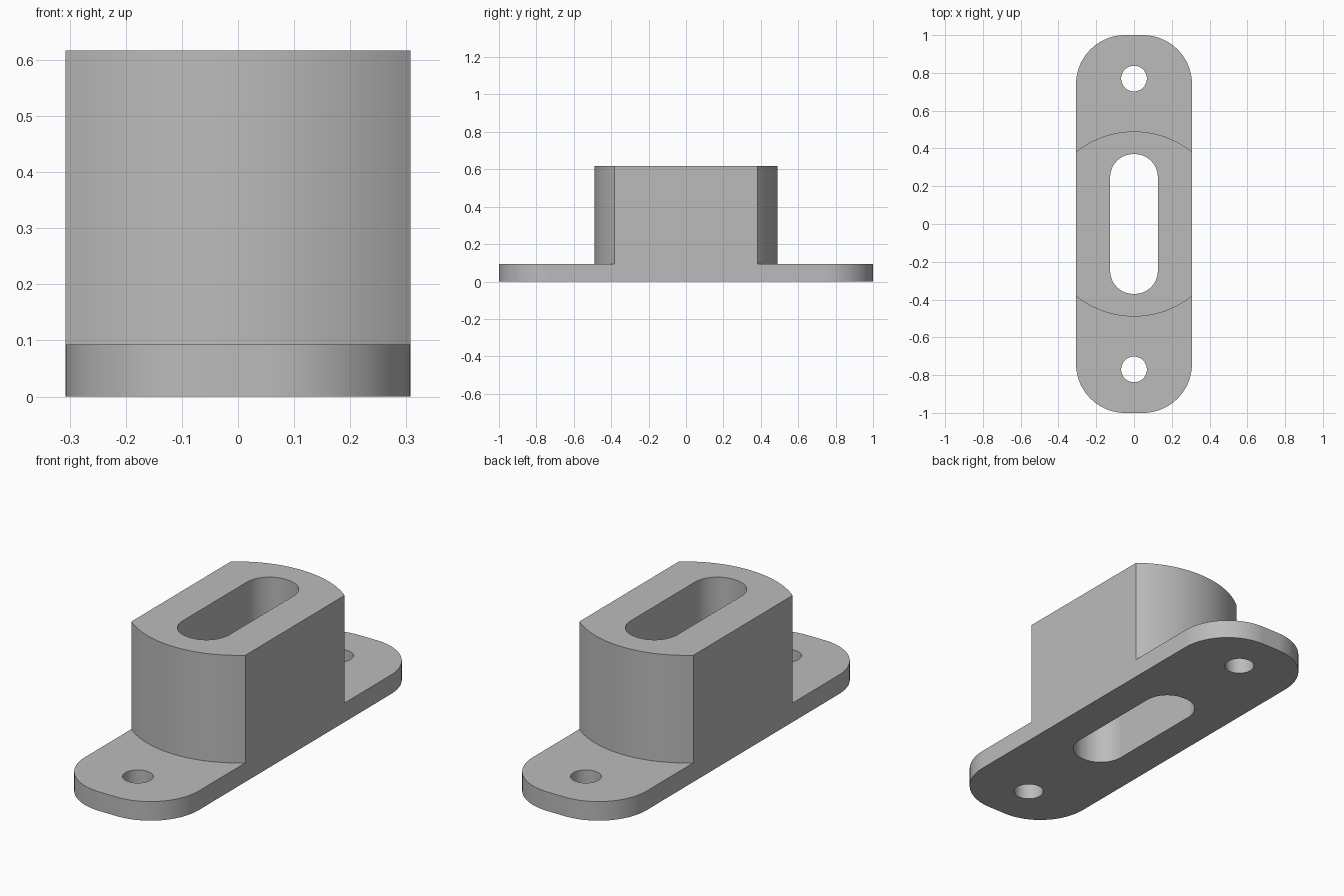
import bpy
import bmesh
from math import sin, cos, pi, asin

HALF_W = 0.307
PLATE_H, TOTAL_H = 0.093, 0.617
SEG = 24

if "Cube" in bpy.data.objects:
    bpy.data.objects.remove(bpy.data.objects["Cube"], do_unlink=True)

grey = bpy.data.materials.new("plain grey")
grey.use_nodes = True
GREY = (0.5, 0.5, 0.5, 1)
grey.diffuse_color = GREY
grey.node_tree.nodes["Principled BSDF"].inputs["Base Color"].default_value = GREY


def arc(cx, cy, r, start, end, n=SEG):
    return [(cx + r * cos(start + (end - start) * i / n),
             cy + r * sin(start + (end - start) * i / n)) for i in range(n + 1)]


def rounded_rect(hx, hy, r):
    """Outline of a rectangle with rounded corners, anticlockwise."""
    pts = []
    for k, (sx, sy) in enumerate([(1, 1), (-1, 1), (-1, -1), (1, -1)]):
        pts += arc(sx * (hx - r), sy * (hy - r), r, k * pi / 2, (k + 1) * pi / 2)
    return pts


def prism(name, outline, z0, z1):
    """Solid made by extruding a flat outline upwards."""
    bm = bmesh.new()
    face = bm.faces.new([bm.verts.new((x, y, z0)) for x, y in outline])
    top = bmesh.ops.extrude_face_region(bm, geom=[face])["geom"]
    bmesh.ops.translate(bm, vec=(0, 0, z1 - z0),
                        verts=[v for v in top if isinstance(v, bmesh.types.BMVert)])
    bmesh.ops.recalc_face_normals(bm, faces=bm.faces)
    mesh = bpy.data.meshes.new(name)
    bm.to_mesh(mesh)
    bm.free()
    mesh.materials.append(grey)
    obj = bpy.data.objects.new(name, mesh)
    bpy.context.collection.objects.link(obj)
    return obj


def combine(target, tool, operation):
    """Apply a boolean and discard the tool."""
    bpy.context.view_layer.objects.active = target
    mod = target.modifiers.new(operation.lower(), 'BOOLEAN')
    mod.operation, mod.solver, mod.object = operation, 'EXACT', tool
    bpy.ops.object.modifier_apply(modifier=mod.name)
    bpy.data.objects.remove(tool, do_unlink=True)


# Mounting plate with rounded corners
bracket = prism("slotted_mounting_block", rounded_rect(HALF_W, 1.0, 0.26), 0, PLATE_H)

# Raised block: a disc trimmed to the plate width
R = 0.49
a = asin(HALF_W / R)
sides = arc(0, 0, R, pi / 2 - a, pi / 2 + a) + arc(0, 0, R, -pi / 2 - a, -pi / 2 + a)
combine(bracket, prism("raised_block", sides, 0, TOTAL_H), 'UNION')

# Through slot and the two screw holes
combine(bracket, prism("slot_cutter", rounded_rect(0.126, 0.37, 0.122), -0.1, 0.8), 'DIFFERENCE')
for y in (-0.77, 0.77):
    hole = arc(0, y, 0.068, 0, 2 * pi, 48)[:-1]
    combine(bracket, prism("hole_cutter", hole, -0.1, 0.3), 'DIFFERENCE')

# Smooth curved walls, crisp edges
bpy.ops.object.select_all(action='DESELECT')
bracket.select_set(True)
bpy.context.view_layer.objects.active = bracket
bpy.ops.object.shade_smooth_by_angle(angle=pi / 6)
weighted = bracket.modifiers.new("even_flats", 'WEIGHTED_NORMAL')
weighted.keep_sharp = True
